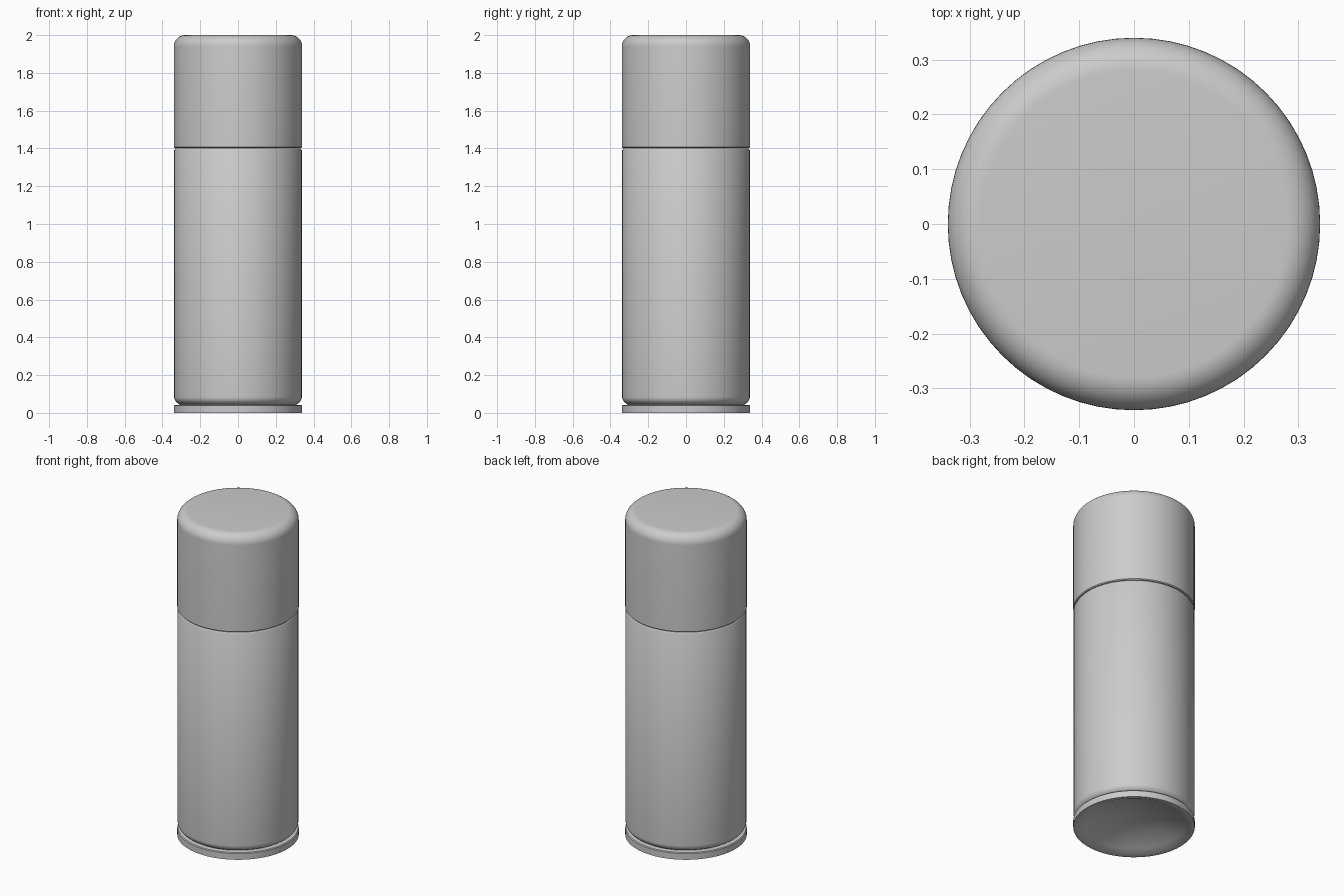
import bpy, bmesh, math

SIDES = 64

if "Cube" in bpy.data.objects:
    bpy.data.objects.remove(bpy.data.objects["Cube"], do_unlink=True)

grey = bpy.data.materials.new("light grey")
grey.use_nodes = True
colour = (0.6, 0.6, 0.6, 1)
grey.diffuse_color = colour
grey.node_tree.nodes["Principled BSDF"].inputs["Base Color"].default_value = colour


def arc(cx, cz, radius, start, end, steps=8):
    """Points of a circular arc in the profile plane, angles in degrees."""
    angles = [math.radians(start + (end - start) * i / steps) for i in range(steps + 1)]
    return [(cx + radius * math.cos(a), cz + radius * math.sin(a)) for a in angles]


def lathe(name, profile):
    """Spin a (radius, height) profile, listed from bottom to top outside."""
    bm = bmesh.new()
    verts = [bm.verts.new((r, 0, z)) for r, z in profile]
    edges = [bm.edges.new(pair) for pair in zip(verts, verts[1:])]
    bmesh.ops.spin(bm, geom=verts + edges, axis=(0, 0, 1), cent=(0, 0, 0),
                   angle=math.tau, steps=SIDES, use_merge=True)
    bmesh.ops.remove_doubles(bm, verts=bm.verts[:], dist=0.0001)
    bmesh.ops.recalc_face_normals(bm, faces=bm.faces[:])
    mesh = bpy.data.meshes.new(name)
    bm.to_mesh(mesh)
    bm.free()
    mesh.materials.append(grey)
    obj = bpy.data.objects.new(name, mesh)
    bpy.context.collection.objects.link(obj)
    bpy.ops.object.select_all(action="DESELECT")
    obj.select_set(True)
    bpy.context.view_layer.objects.active = obj
    bpy.ops.object.shade_smooth_by_angle(angle=math.radians(35))
    return obj


# Bottom rim with the inward domed base
dome = [(0.32 * i / 8, 0.08 * (1 - (i / 8) ** 2)) for i in range(9)]
lathe("base_rim", dome + [(0.325, 0), (0.34, 0), (0.34, 0.038),
                          (0.335, 0.042), (0.32, 0.042), (0, 0.09)])

# Can body with a rounded lower edge
lathe("can_body", [(0, 0.09), (0.31, 0.045)] + arc(0.298, 0.085, 0.04, -70, 0)
      + [(0.338, 1.39), (0.332, 1.4), (0, 1.4)])

# Cap with a rounded top edge
lathe("cap", [(0, 1.402), (0.335, 1.402), (0.34, 1.407)]
      + arc(0.28, 1.94, 0.06, 0, 90, 10) + [(0, 2)])
